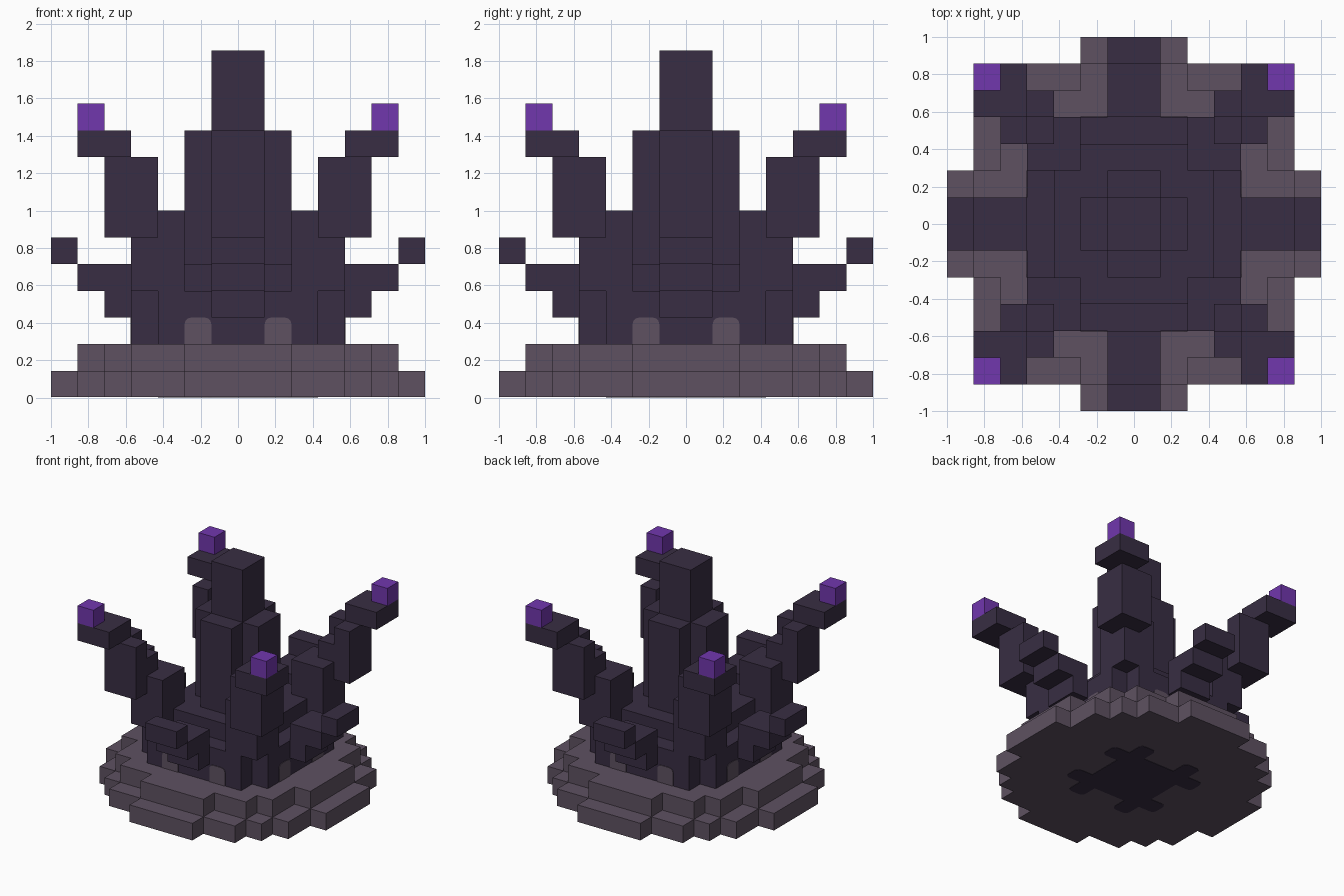
import bpy
import bmesh
from mathutils import Matrix, Vector

U = 1 / 7  # one block

cube = bpy.data.objects.get("Cube")
if cube:
    bpy.data.objects.remove(cube, do_unlink=True)


def make_material(name, rgb):
    mat = bpy.data.materials.new(name)
    mat.use_nodes = True
    color = (*rgb, 1)
    mat.diffuse_color = color
    mat.node_tree.nodes["Principled BSDF"].inputs["Base Color"].default_value = color
    return mat


DARK = make_material("dark stone", (0.040, 0.027, 0.056))
GREY = make_material("grey stone", (0.112, 0.083, 0.120))
PURPLE = make_material("purple crystal", (0.165, 0.038, 0.42))


def finish(name, bm, mat):
    bmesh.ops.scale(bm, vec=(U, U, U), verts=bm.verts)
    bmesh.ops.recalc_face_normals(bm, faces=bm.faces)
    mesh = bpy.data.meshes.new(name)
    bm.to_mesh(mesh)
    bm.free()
    mesh.materials.append(mat)
    obj = bpy.data.objects.new(name, mesh)
    bpy.context.collection.objects.link(obj)
    return obj


def add_box(bm, x, y, z):
    size = Vector((x[1] - x[0], y[1] - y[0], z[1] - z[0]))
    mid = Vector((sum(x) / 2, sum(y) / 2, sum(z) / 2))
    return bmesh.ops.create_cube(
        bm, size=1, matrix=Matrix.Translation(mid) @ Matrix.Diagonal(size).to_4x4())["verts"]


def stepped(steps):
    """Quarter outline through the outer corners of a stepped round shape."""
    pts = [steps[0]]
    for (a, b), (c, d) in zip(steps, steps[1:]):
        pts += [(c, b), (c, d)]
    return pts


def prism(name, quarter, z0, z1, mat, round_at=None):
    """Extrude a quarter outline repeated four times around the centre."""
    bm = bmesh.new()
    pts, ring = list(quarter), []
    for _ in range(4):
        ring += pts
        pts = [(-y, x) for x, y in pts]
    face = bm.faces.new([bm.verts.new((x, y, z0)) for x, y in ring])
    top = bmesh.ops.extrude_face_region(bm, geom=[face])["geom"]
    bmesh.ops.translate(bm, vec=(0, 0, z1 - z0),
                        verts=[v for v in top if isinstance(v, bmesh.types.BMVert)])
    if round_at:
        edges = [e for e in bm.edges
                 if abs(e.verts[0].co.z - e.verts[1].co.z) > 1e-4
                 and max(abs(e.verts[0].co.x), abs(e.verts[0].co.y)) > round_at]
        bmesh.ops.bevel(bm, geom=edges, offset=0.25, segments=3, profile=0.5, affect='EDGES')
    return finish(name, bm, mat)


def four_times(name, boxes, mat, round_top=False):
    """Build a part from boxes and repeat it by quarter turns."""
    for i, side in enumerate(("front", "left", "back", "right")):
        bm = bmesh.new()
        for x, y, z in boxes:
            add_box(bm, x, y, z)
        if round_top:
            edges = [e for e in bm.edges
                     if all(v.co.z > 2.9 for v in e.verts)
                     and abs(e.verts[0].co.y - e.verts[1].co.y) > 0.001]
            bmesh.ops.bevel(bm, geom=edges, offset=0.25, segments=3, profile=0.5, affect='EDGES')
        turn = Matrix.Rotation(i * 1.5707963, 3, 'Z')
        bmesh.ops.rotate(bm, verts=bm.verts, cent=(0, 0, 0), matrix=turn)
        finish(f"{side}_{name}", bm, mat)


# Round stepped base with a dark inlay underneath
prism("lower_base", stepped([(7, 2), (6, 4), (5, 5), (4, 6), (2, 7)]), 0.02, 1, GREY)
prism("upper_base", stepped([(6, 2), (5, 4), (4, 5), (2, 6)]), 1, 2, GREY)
prism("base_inlay", [(2, 1), (3, 1), (3, 2), (2, 2), (2, 3), (1, 3), (1, 2)],
      0, 0.04, DARK, round_at=2.5)

# Walls and central tower
prism("outer_wall", stepped([(4, 3), (3, 4)]), 2, 4, DARK)
prism("inner_wall", [(3, 3)], 4, 5, DARK)
prism("tower_shaft", stepped([(2, 1), (1, 2)]), 5, 10, DARK)
prism("tower_top", [(1, 1)], 10, 13, DARK)

# Side prongs, rising outward in the middle of each side
four_times("prong", [((-1, 1), (-5, -3), (3, 4)),
                     ((-1, 1), (-6, -4), (4, 5)),
                     ((-1, 1), (-7, -6), (5, 6))], DARK)

# Corner arms, each carrying a crystal
four_times("corner_arm", [((2, 4), (-4, -2), (4, 7)),
                          ((3, 4), (-4, -3), (7, 8)),
                          ((4, 5), (-5, -3), (6, 9)),
                          ((3, 4), (-5, -4), (6, 9)),
                          ((4, 6), (-6, -4), (9, 10))], DARK)
four_times("crystal", [((5, 6), (-6, -5), (10, 11))], PURPLE)

# Rounded grey patches at the foot of the walls
four_times("wall_patch", [((s - 0.5, s + 0.5), (-4.03, -3.99), (2, 3))
                          for s in (-1.5, 1.5)], GREY, round_top=True)
